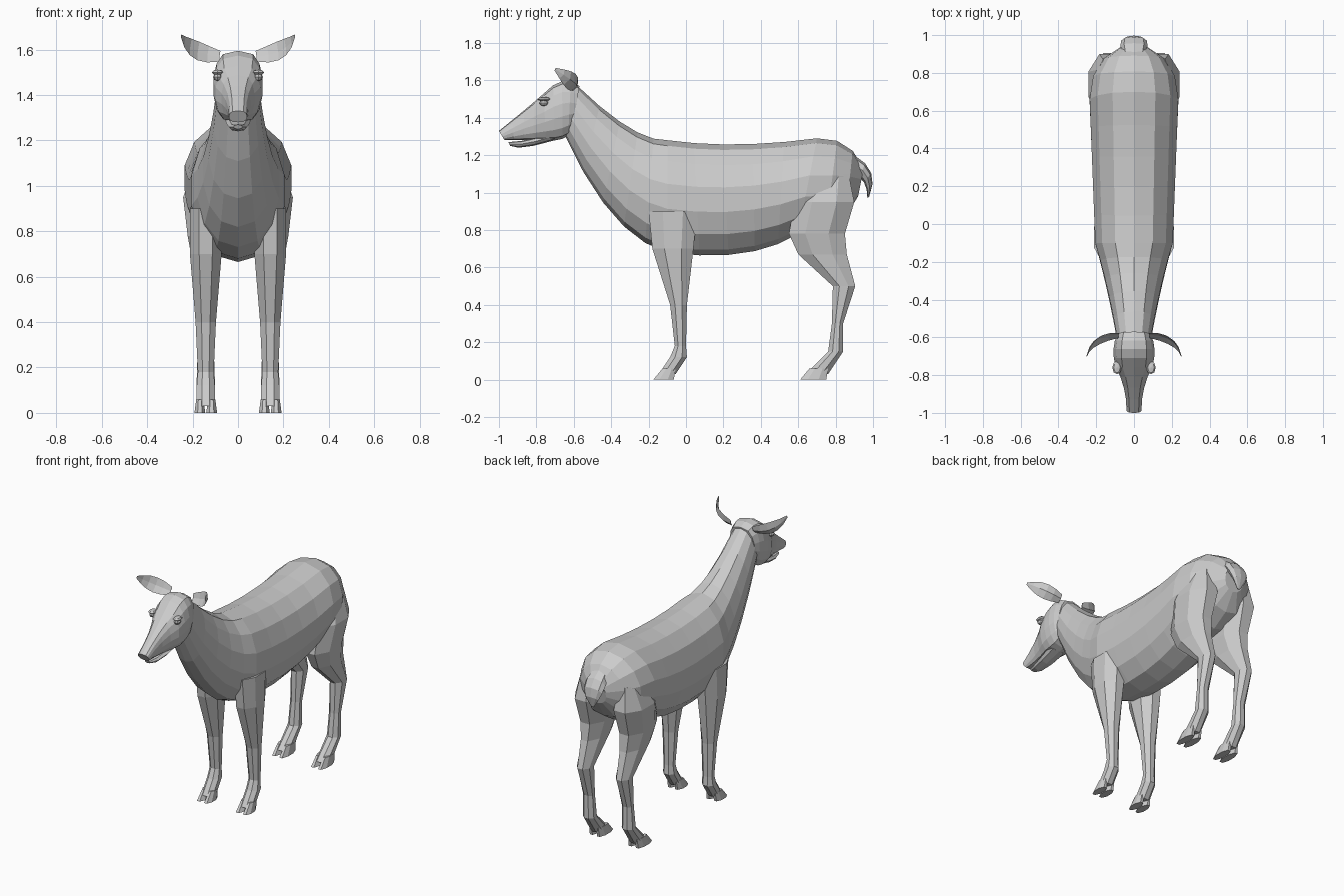
import bpy, bmesh, math
from mathutils import Vector

cube = bpy.data.objects.get("Cube")
if cube:
    bpy.data.objects.remove(cube, do_unlink=True)

GREY = (0.6, 0.6, 0.6, 1)
coat = bpy.data.materials.new("plain grey")
coat.use_nodes = True
coat.diffuse_color = GREY
coat.node_tree.nodes["Principled BSDF"].inputs["Base Color"].default_value = GREY


def loft(name, rings):
    """Skin equal-sized rings of points and cap both ends."""
    bm = bmesh.new()
    loops = [[bm.verts.new(point) for point in ring] for ring in rings]
    count = len(loops[0])
    for lower, upper in zip(loops, loops[1:]):
        for i in range(count):
            j = (i + 1) % count
            bm.faces.new((lower[i], lower[j], upper[j], upper[i]))
    bm.faces.new(loops[0])
    bm.faces.new(loops[-1])
    bmesh.ops.recalc_face_normals(bm, faces=bm.faces)
    mesh = bpy.data.meshes.new(name)
    bm.to_mesh(mesh)
    bm.free()
    mesh.materials.append(coat)
    obj = bpy.data.objects.new(name, mesh)
    bpy.context.collection.objects.link(obj)


def blend(start, pull, end, steps):
    """Stations along a quadratic curve; the end station is included."""
    stations = []
    for i in range(steps + 1):
        t = i / steps
        stations.append([a * (1 - t) ** 2 + 2 * b * t * (1 - t) + c * t ** 2
                         for a, b, c in zip(start, pull, end)])
    return stations


def section(station, sides, fullness):
    """Symmetric upright ring from top (y, z), bottom (y, z) and half width."""
    top_y, top_z, low_y, low_z, width = station
    top, low = Vector((0, top_y, top_z)), Vector((0, low_y, low_z))
    ring = []
    for i in range(sides):
        angle = math.tau * i / sides
        sine = math.sin(angle)
        point = top.lerp(low, (1 - math.cos(angle)) / 2)
        point.x = math.copysign(width * abs(sine) ** fullness, sine)
        ring.append(point)
    return ring


def sections(stations, sides=14, fullness=0.9):
    return [section(station, sides, fullness) for station in stations]


def level_ring(z, y, depth, width, x):
    """Eight-sided horizontal ring with flat front and back."""
    ring = []
    for i in range(8):
        angle = math.tau * (i + 0.5) / 8
        ring.append((x + width * math.cos(angle) * 1.08, y + depth * math.sin(angle) * 1.08, z))
    return ring


# Torso and neck
tail_root = (.95, 1.13, .92, .98, .07)
rump = (.88, 1.3, .85, .78, .24)
hips = (.7, 1.29, .6, .78, .24)
belly = (.25, 1.23, .35, .62, .225)
shoulders = (-.1, 1.28, -.1, .68, .21)
chest = (-.27, 1.27, -.4, .76, .14)
nape = (-.58, 1.57, -.65, 1.31, .09)
spine = (blend(tail_root, rump, hips, 3)
         + blend(hips, belly, shoulders, 5)[1:]
         + blend(shoulders, chest, nape, 5)[1:])
loft("torso_and_neck", sections(spine))

# Head, tapering to the muzzle
skull_back = (-.57, 1.57, -.61, 1.33, .09)
crown = (-.66, 1.64, -.64, 1.27, .125)
brow = (-.76, 1.53, -.75, 1.28, .1)
bridge = (-.85, 1.45, -.87, 1.28, .04)
nose = (-1, 1.33, -.97, 1.28, .04)
profile = blend(skull_back, crown, brow, 4) + blend(brow, bridge, nose, 4)[1:]
loft("head", sections(profile, fullness=0.6))

# Lower jaw
jaw_root = (-.7, 1.33, -.7, 1.28, .06)
jaw_pull = (-.85, 1.27, -.9, 1.22, .05)
chin = (-.95, 1.27, -.94, 1.25, .02)
loft("lower_jaw", sections(blend(jaw_root, jaw_pull, chin, 3), sides=8))

# Short hanging tail
dock = (.9, 1.2, .9, 1.1, .06)
tail_bend = (1.04, 1.12, .97, 1.07, .1)
tail_tip = (.98, .98, .97, .97, .01)
loft("tail", sections(blend(dock, tail_bend, tail_tip, 4), sides=8))

# Leg rings from the body down: height, centre y, half depth, half width
legs = {
    "front": [(.9, -.07, .13, .07), (.7, -.07, .11, .07), (.4, -.04, .045, .045),
              (.18, -.03, .03, .035), (.12, -.04, .045, .04), (.03, -.1, .045, .04)],
    "hind": [(1.1, .78, .09, .05), (.95, .74, .16, .1), (.78, .7, .15, .08),
             (.67, .73, .13, .06), (.5, .845, .06, .045), (.3, .81, .03, .035),
             (.15, .8, .04, .04), (.03, .7, .06, .04)],
}
LEG_X = 0.142

for side, label in ((1, "left"), (-1, "right")):
    for leg, stations in legs.items():
        loft(f"{label}_{leg}_leg", [level_ring(*station, side * LEG_X) for station in stations])

        # Cloven hoof, two toes that slope back as they rise
        foot_y, foot_depth = stations[-1][1] - .02, stations[-1][2] + .01
        for toe, offset in (("inner", -.026), ("outer", .026)):
            x = side * (LEG_X + offset)
            loft(f"{label}_{leg}_{toe}_hoof", [
                level_ring(.03 * i, foot_y + .015 * i, foot_depth - .01 * i, .024 - .004 * i, x)
                for i in range(3)])

    # Cupped ear: a leaf swept along a curve, hollow on its front
    root, bend, tip = (.08, -.59, 1.57), (.22, -.6, 1.59), (.25, -.7, 1.66)
    rim, back = Vector((-.1, .5, .9)), Vector((.3, .7, -.3))
    rings = []
    centres = blend(root, bend, tip, 5)
    for i, centre in enumerate(centres):
        size = .045 * math.sin(math.pi * (.2 + .75 * i / (len(centres) - 1)))
        ring = [Vector(centre) + size * way for way in (rim, back / 2, -rim, back / 5)]
        rings.append([(side * p.x, p.y, p.z) for p in ring])
    loft(f"{label}_ear", rings)

    # Eye under a heavier lid
    for part, z, size in (("eye", 1.48, (.02, .025, .018)), ("eyelid", 1.5, (.025, .035, .012))):
        bpy.ops.mesh.primitive_uv_sphere_add(
            segments=8, ring_count=4, radius=1, location=(side * .09, -.76, z), scale=size)
        ball = bpy.context.object
        ball.name = f"{label}_{part}"
        ball.data.materials.append(coat)
